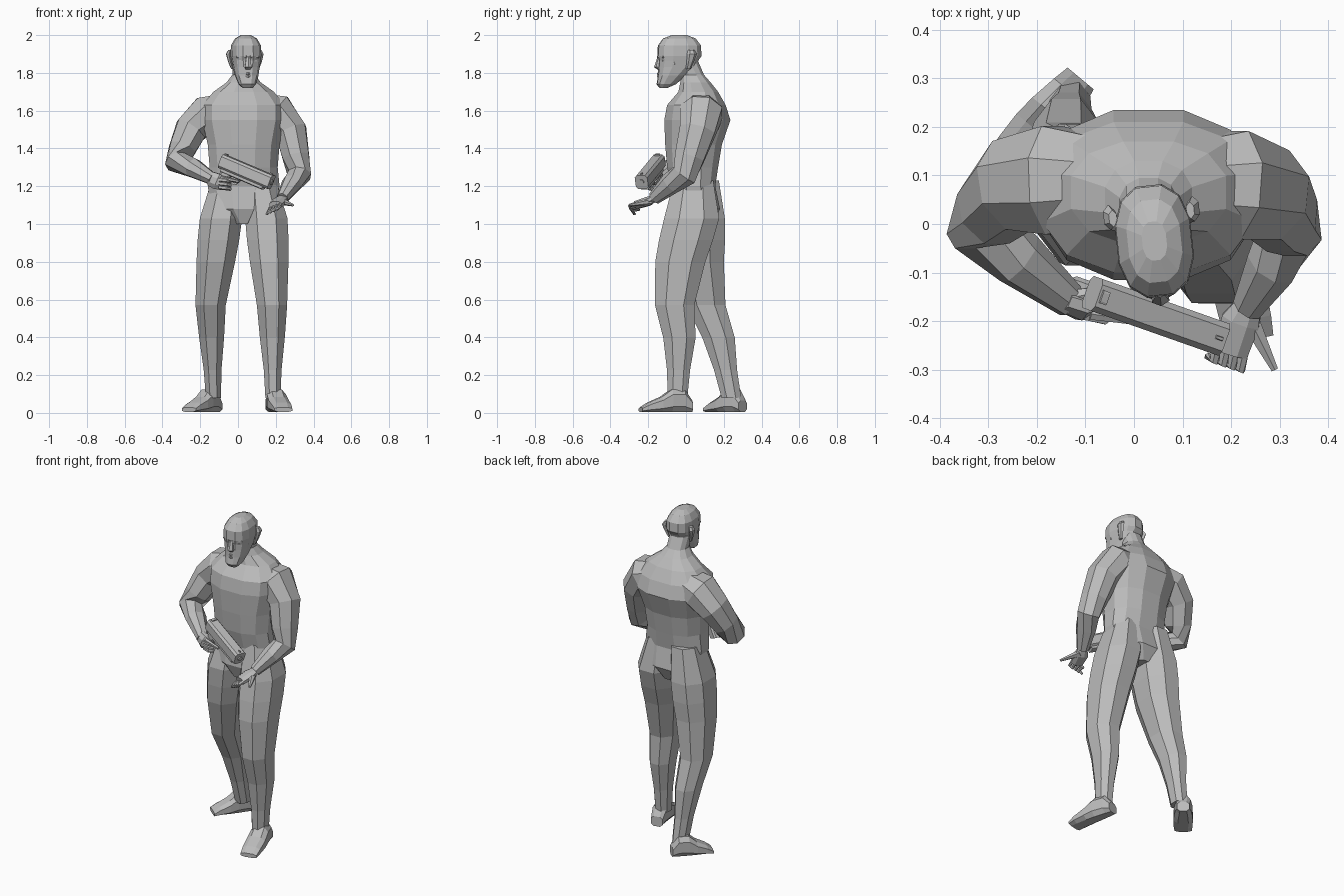
import bpy, bmesh, math
from mathutils import Matrix, Vector

default_cube = bpy.data.objects.get("Cube")
if default_cube:
    bpy.data.objects.remove(default_cube, do_unlink=True)

# One plain material for the whole figure
plain_grey = bpy.data.materials.new("plain_grey")
plain_grey.use_nodes = True
plain_grey.diffuse_color = (.5, .5, .5, 1)
shader = plain_grey.node_tree.nodes["Principled BSDF"]
shader.inputs["Base Color"].default_value = plain_grey.diffuse_color

X, Y, Z = Matrix.Identity(3)
SIDES = {"left": 1, "right": -1}


def outline(sides, power):
    """Unit cross-section; a lower power makes it more square."""
    points = []
    for i in range(sides):
        angle = (i + .5) * math.tau / sides
        c, s = math.cos(angle), math.sin(angle)
        points.append((math.copysign(abs(c) ** power, c), math.copysign(abs(s) ** power, s)))
    wide = max(a for a, b in points)
    high = max(b for a, b in points)
    return [(a / wide, b / high) for a, b in points]


def loft(name, centres, widths, heights, sides=8, power=1, axes=None, bend=Z, matrix=None):
    """Skin over rings that lie in fixed axes, or turn with the path around a bend vector."""
    bm = bmesh.new()
    shape = outline(sides, power)
    loops = []
    for i, (centre, width, height) in enumerate(zip(centres, widths, heights)):
        if axes:
            u, v = axes
        else:
            ahead = centres[min(i + 1, len(centres) - 1)] - centres[max(i - 1, 0)]
            u = ahead.cross(bend).normalized()
            v = u.cross(ahead).normalized()
        loops.append([bm.verts.new(centre + u * a * width + v * b * height) for a, b in shape])
    for lower, upper in zip(loops, loops[1:]):
        for i in range(sides):
            j = (i + 1) % sides
            bm.faces.new((lower[i], lower[j], upper[j], upper[i]))
    bm.faces.new(loops[0])
    bm.faces.new(loops[-1])
    bmesh.ops.recalc_face_normals(bm, faces=bm.faces)
    if matrix:
        bm.transform(matrix)
    mesh = bpy.data.meshes.new(name)
    bm.to_mesh(mesh)
    bm.free()
    mesh.materials.append(plain_grey)
    bpy.context.collection.objects.link(bpy.data.objects.new(name, mesh))


def stack(name, x, rows, **options):
    """Upright form from rows of height, depth position, half width and half depth."""
    heights, depths, wide, deep = zip(*rows)
    centres = [Vector((x, y, z)) for y, z in zip(depths, heights)]
    loft(name, centres, wide, deep, axes=(X, Y), **options)


def tube(name, joints, radii, flat=1, **options):
    """Limb through joints with one radius for each."""
    loft(name, [Vector(joint) for joint in joints], radii, [r * flat for r in radii], **options)


def leg(side, hip, knee, ankle):
    """Thigh and calf swell between the joints; the top tucks into the waist."""
    hip, knee, ankle = Vector(hip), Vector(knee), Vector(ankle)
    waist = hip + Vector((SIDES[side] * -.03, .01, .2))
    thigh = hip.lerp(knee, .5) - Y * .015
    calf = knee.lerp(ankle, .35) + Y * .02
    shin = knee.lerp(ankle, .7) + Y * .01
    tube(side + "_leg", (waist, hip, hip.lerp(thigh, .5), thigh, knee, calf, shin, ankle),
         (.08, .112, .11, .102, .08, .066, .047, .04), flat=1.3, power=.9, axes=(X, Y))


def foot(side, heel, toe):
    """Wedge that rises to the ankle and flattens to the toes."""
    heel, toe = Vector(heel), Vector(toe)
    lengthwise = (0, .15, .4, .6, .85, 1)
    halves = (.03, .06, .06, .04, .025, .012)
    widths = [.035 + .02 * math.sin(t * 2.4) for t in lengthwise]
    centres = [heel.lerp(toe, t) + Z * (half + .005) for t, half in zip(lengthwise, halves)]
    loft(side + "_foot", centres, widths, halves, power=.7,
         axes=((toe - heel).cross(Z).normalized(), Z))


def arm(side, chest, shoulder, bicep, elbow, wrist):
    """The root is buried in the chest so that the shoulder rounds over."""
    chest, shoulder, bicep, elbow, wrist = map(Vector, (chest, shoulder, bicep, elbow, wrist))
    forearm = elbow.lerp(wrist, .45) + Z * .01
    tube(side + "_arm", (chest, shoulder, bicep, bicep.lerp(elbow, .6), elbow, forearm, wrist),
         (.075, .1, .084, .07, .06, .05, .03), flat=1.12, bend=-Y)


# Torso and neck
stack("torso", .03, [
    (1, .04, .05, .1), (1.08, .045, .17, .135), (1.2, .04, .19, .115),
    (1.3, .035, .18, .135), (1.42, .04, .19, .15), (1.55, .06, .22, .175),
    (1.63, .055, .22, .155), (1.7, .065, .16, .105), (1.75, .05, .09, .08),
    (1.79, .035, .06, .06), (1.86, 0, .06, .065),
], sides=12, power=.85)

# Legs in a stride, with the left one forward
leg("left", (.15, .03, 1.03), (.18, -.06, .57), (.185, -.045, .08))
leg("right", (-.09, .06, 1.03), (-.145, .105, .57), (-.13, .24, .08))
foot("left", (.18, .03, 0), (.24, -.24, 0))
foot("right", (-.11, .3, 0), (-.26, .12, 0))

# Arms bent in front of the waist
arm("left", (.09, .08, 1.62), (.205, .08, 1.59), (.28, .06, 1.49),
    (.325, -.01, 1.26), (.235, -.17, 1.135))
arm("right", (-.05, .09, 1.62), (-.165, .09, 1.58), (-.25, .08, 1.5),
    (-.325, 0, 1.33), (-.13, -.16, 1.235))

# Left hand, with curled fingers
tube("left_palm", [(.24, -.16, 1.14), (.22, -.2, 1.12), (.2, -.265, 1.1)],
     (.025, .04, .035), flat=.6)
for i in range(4):
    knuckle = Vector((.225, -.265, 1.105)) - Vector((.018, -.006, .008)) * i
    middle = knuckle - Vector((.005, .035, .01))
    tube(f"left_finger_{i}", [knuckle, middle, middle - Vector((.015, -.01, .02))],
         (.011, .009, .007), sides=6)
tube("left_thumb", [(.235, -.19, 1.12), (.29, -.3, 1.1)], (.02, .007), sides=6)

# Pistol, with local x along the barrel
barrel = Vector((.27, -.095, -.115)).normalized()
across = Z.cross(barrel).normalized()
frame = Matrix((barrel, across, barrel.cross(across))).transposed().to_4x4()
hold = Matrix.Translation((.042, -.188, 1.268)) @ frame


def block(name, back, front, z, wide, high, power=.45):
    """Bevelled bar along the barrel."""
    loft(name, [Vector((back, 0, z)), Vector((front, 0, z))], (wide, wide), (high, high),
         power=power, axes=(Y, Z), matrix=hold)


block("pistol_slide", -.15, .15, .01, .035, .038)
block("pistol_frame", -.13, .12, -.03, .026, .014)
block("pistol_muzzle", .14, .156, .01, .014, .014, power=1)
block("rear_sight", -.145, -.13, .05, .014, .005)
block("front_sight", .125, .14, .05, .004, .005)
tube("pistol_grip", [(-.095, 0, -.02), (-.12, 0, -.13)], (.03, .03), flat=.75,
     power=.5, axes=(X, Y), matrix=hold)
tube("trigger_guard", [(-.08, 0, -.075), (-.035, 0, -.075), (-.015, 0, -.04)],
     (.006, .006, .006), sides=4, bend=Y, matrix=hold)

# Right hand around the grip
tube("right_palm", [(-.145, -.155, 1.24), (-.11, -.17, 1.225), (-.075, -.165, 1.21)],
     (.026, .028, .022), flat=1.5)
for i in range(3):
    drop = Z * .02 * i
    path = (-.1, -.185, 1.235), (-.06, -.195, 1.23), (-.04, -.18, 1.225)
    tube(f"right_finger_{i}", [Vector(p) - drop for p in path], (.013, .012, .01), sides=6)
tube("right_index", [(-.09, -.185, 1.245), (.005, -.2, 1.225)], (.012, .008), sides=6)
tube("right_thumb", [(-.12, -.15, 1.25), (-.045, -.135, 1.265)], (.015, .009), sides=6)

# Head, turned a little to its left
turn = Matrix.Translation((.042, -.035, 0)) @ Matrix.Rotation(math.radians(6), 4, "Z")
stack("head", 0, [
    (1.72, -.085, .026, .02), (1.74, -.07, .045, .05), (1.785, -.04, .06, .072),
    (1.83, -.01, .068, .1), (1.865, -.005, .074, .103), (1.89, 0, .078, .115),
    (1.945, 0, .076, .112), (1.982, 0, .055, .085), (2, 0, .025, .04),
], sides=12, power=.8, matrix=turn)

# Nose, lips and chin
tube("nose", [(0, -.108, 1.885), (0, -.117, 1.83), (0, -.105, 1.818)],
     (.009, .018, .012), sides=6, axes=(X, Y), matrix=turn)
for lip, height in (("upper_lip", 1.796), ("lower_lip", 1.782)):
    tube(lip, [(side * .025, -.113 + abs(side) * .015, height) for side in (-1, 0, 1)],
         (.004, .007, .004), sides=6, matrix=turn)
tube("chin", [(0, -.09, 1.755), (0, -.09, 1.722)], (.025, .018), flat=.8,
     axes=(X, Y), matrix=turn)

# Brows, eyes, cheeks and ears on both sides
for word, side in SIDES.items():
    def feature(name, path, radii, **options):
        tube(f"{word}_{name}", [(side * x, y, z) for x, y, z in path], radii,
             sides=6, matrix=turn, **options)

    feature("brow", [(.008, -.11, 1.885), (.058, -.088, 1.885)], (.009, .006))
    feature("eye", [(.019, -.1, 1.864), (.047, -.09, 1.864)], (.007, .006))
    feature("cheek", [(.03, -.086, 1.842), (.068, -.03, 1.852)], (.014, .008))
    feature("ear", [(.068, .04, 1.82), (.08, .05, 1.86), (.087, .058, 1.9), (.08, .055, 1.92)],
            (.006, .009, .012, .008), flat=2.2, axes=(X, Y))
